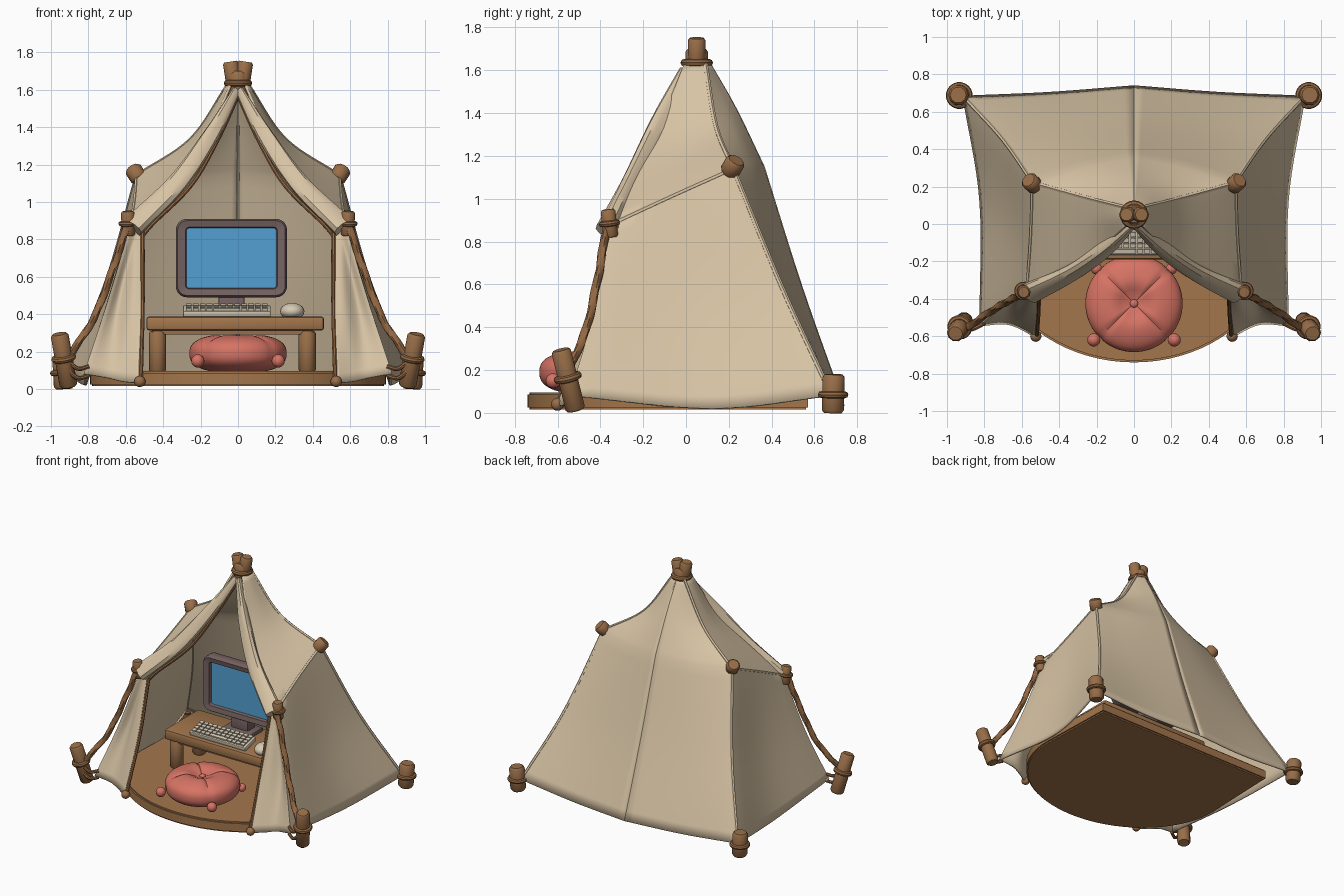
import bpy, bmesh, math
from mathutils import Vector as V, Matrix

if "Cube" in bpy.data.objects:
    bpy.data.objects.remove(bpy.data.objects["Cube"])


def mat(name, r, g, b):
    m = bpy.data.materials.new(name)
    m.diffuse_color = [((c / 255 + .055) / 1.055) ** 2.4 for c in (r, g, b)] + [1]
    m.use_nodes = True
    m.node_tree.nodes["Principled BSDF"].inputs["Base Color"].default_value = m.diffuse_color
    return m


CANVAS = mat("canvas cream", 216, 196, 165)
WOOD = mat("timber brown", 153, 110, 72)
FLOOR = mat("floor wood", 163, 118, 76)
ROPE = mat("rope brown", 146, 103, 66)
FRAME = mat("monitor grey", 118, 98, 98)
SCREEN = mat("screen blue", 84, 160, 212)
KEYS = mat("keyboard ivory", 214, 202, 180)
RED = mat("cushion coral", 214, 115, 100)


def make(name, bm, mats, mirror=False):
    bmesh.ops.recalc_face_normals(bm, faces=bm.faces)
    me = bpy.data.meshes.new(name)
    bm.to_mesh(me)
    bm.free()
    for m in mats:
        me.materials.append(m)
    ob = bpy.data.objects.new(name, me)
    bpy.context.collection.objects.link(ob)
    if mirror:
        ob.modifiers.new("mirror", 'MIRROR')
    return ob


def smooth_path(pts, n):
    """Catmull-Rom curve through the points, n steps per segment."""
    p = [V(q) for q in pts]
    p = [2 * p[0] - p[1]] + p + [2 * p[-1] - p[-2]]
    out = []
    for i in range(1, len(p) - 2):
        a, b, c, d = p[i - 1:i + 3]
        for k in range(n):
            t = k / n
            out.append(.5 * (2 * b + (c - a) * t + (2 * a - 5 * b + 4 * c - d) * t * t
                             + (3 * b - a - 3 * c + d) * t ** 3))
    return out + [p[-2]]


def patch(bm, rows, n=8):
    rows = [smooth_path(r, n) for r in rows]
    cols = [smooth_path(c, n) for c in zip(*rows)]
    g = [[bm.verts.new(q) for q in c] for c in cols]
    for a, b in zip(g, g[1:]):
        for i in range(len(a) - 1):
            bm.faces.new((a[i], b[i], b[i + 1], a[i + 1]))


def tube(name, pts, radii, m, mirror=False, sides=10, n=8, lobes=0, twist=0):
    path = smooth_path(pts, n)
    rad = [q.x for q in smooth_path([(r, 0, 0) for r in radii], n)]
    bm = bmesh.new()
    side, rings = V((.31, .9, .2)), []
    for i, p in enumerate(path):
        t = (path[min(i + 1, len(path) - 1)] - path[max(i - 1, 0)]).normalized()
        side = (side - t * side.dot(t)).normalized()
        up = t.cross(side)
        ring = []
        for k in range(sides):
            a = 2 * math.pi * k / sides
            r = rad[i] * (1 + .15 * math.cos(lobes * a + twist * i) if lobes else 1)
            ring.append(bm.verts.new(p + r * (math.cos(a) * side + math.sin(a) * up)))
        rings.append(ring)
    for a, b in zip(rings, rings[1:]):
        for k in range(sides):
            bm.faces.new((a[k], a[k - 1], b[k - 1], b[k]))
    bm.faces.new(rings[0])
    bm.faces.new(rings[-1])
    return make(name, bm, [m], mirror)


def rod(name, a, b, r, m=WOOD, mirror=True, sides=10):
    """Whittled stick with chamfered ends."""
    a, b = V(a), V(b)
    c = (b - a).normalized() * r * .25
    return tube(name, [a, a + c, b - c, b], [r * .8, r, r, r * .8], m, mirror, sides, 1)


def ring(name, loc, axis, r, thick, mirror=True):
    bpy.ops.mesh.primitive_torus_add(major_radius=r, minor_radius=thick, major_segments=20,
                                     minor_segments=8)
    ob = bpy.context.object
    ob.name = name
    ob.data.transform(Matrix.Translation(loc) @ V(axis).to_track_quat('Z', 'Y').to_matrix().to_4x4())
    ob.data.materials.append(ROPE)
    if mirror:
        ob.modifiers.new("mirror", 'MIRROR')


def add_box(bm, c, s, rot=Matrix(), bevel=0):
    vs = bmesh.ops.create_cube(bm, size=1, matrix=rot @ Matrix.Translation(c) @ Matrix.Diagonal((*s, 1)))['verts']
    if bevel:
        es = list({e for v in vs for e in v.link_edges})
        bmesh.ops.bevel(bm, geom=es, offset=bevel, segments=2, affect='EDGES', profile=.5)


def box(name, c, s, m, bevel=0):
    bm = bmesh.new()
    add_box(bm, c, s, Matrix(), bevel)
    return make(name, bm, [m])


def ball(name, c, s, m, mirror=False):
    bm = bmesh.new()
    bmesh.ops.create_uvsphere(bm, u_segments=20, v_segments=12, radius=1,
                              matrix=Matrix.Translation(c) @ Matrix.Diagonal((*s, 1)))
    return make(name, bm, [m], mirror)


# canvas: half of the tent, panel by panel, sharing edge points
bm = bmesh.new()
ridge = [(.05, .09, 1.63), (.25, .14, 1.335), (.54, .22, 1.14)]
back_edge = [ridge[2], (.70, .45, .58), (.91, .68, .08)]
front_ridge = [(.04, -.01, 1.62), (.20, -.15, 1.28), (.57, -.35, .88)]
front_edge = [front_ridge[2], (.70, -.43, .45), (.82, -.54, .08)]
patch(bm, [[(0, .11, 1.63), (.025, .10, 1.63), ridge[0]],
           [(0, .23, 1.42), (.12, .20, 1.37), ridge[1]],
           [(0, .36, 1.15), (.27, .31, 1.13), ridge[2]]])
patch(bm, [[(0, .36, 1.15), (.27, .31, 1.13), back_edge[0]],
           [(0, .54, .58), (.35, .50, .57), back_edge[1]],
           [(0, .735, .03), (.45, .70, .04), back_edge[2]]])
patch(bm, [[ridge[0], (.05, .04, 1.63), front_ridge[0]],
           [ridge[1], (.24, 0, 1.30), front_ridge[1]],
           [ridge[2], (.55, -.07, 1.01), front_ridge[2]]])
patch(bm, [[back_edge[0], (.55, -.07, 1.01), front_edge[0]],
           [back_edge[1], (.67, .03, .50), front_edge[1]],
           [back_edge[2], (.82, .12, .02), front_edge[2]]])
patch(bm, [[front_edge[0], (.55, -.34, .86), (.54, -.33, .85), (.51, -.33, .84)],
           [front_edge[1], (.64, -.39, .45), (.57, -.44, .45), (.515, -.45, .44)],
           [front_edge[2], (.70, -.53, .06), (.62, -.55, .04), (.53, -.60, .03)]])
bmesh.ops.remove_doubles(bm, verts=bm.verts, dist=.002)
tent = make("tent_canvas", bm, [CANVAS])
sol = tent.modifiers.new("thickness", 'SOLIDIFY')
sol.thickness, sol.offset = .014, 0
mir = tent.modifiers.new("mirror", 'MIRROR')
mir.use_clip = True

# rolled door flaps and brown edge trim
tube("rolled_flap", [(.01, -.01, 1.60), (.15, -.13, 1.35), (.33, -.25, 1.09), (.56, -.36, .86)],
     [.02, .04, .05, .06], CANVAS, True, 14, 8, 3, .12)
tube("door_trim", [(0, -.01, 1.57), (.11, -.12, 1.33), (.25, -.22, 1.09), (.45, -.32, .89), (.51, -.34, .82)],
     [.012] * 5, ROPE, True, 8)
tube("door_side_trim", [(.51, -.34, .84), (.51, -.45, .44), (.52, -.60, .04)], [.012] * 3, ROPE, True, 8)
tube("back_seam", [(0, .225, 1.41), (0, .352, 1.15), (0, .53, .58), (0, .72, .06)], [.008] * 4, CANVAS, False, 6)
tube("ridge_seam", ridge, [.012] * 3, CANVAS, True, 6)
tube("ridge_seam_lower", back_edge, [.012] * 3, CANVAS, True, 6)
tube("shoulder_seam", [ridge[2], (.55, -.07, 1.01), front_ridge[2]], [.012] * 3, CANVAS, True, 6)

# crown of poles at the peak
rod("peak_pole", (.015, .05, 1.59), (.04, .05, 1.75), .042)
rod("peak_core", (0, .05, 1.56), (0, .05, 1.70), .055, WOOD, False)
ring("peak_binding", (0, .05, 1.635), (0, 0, 1), .058, .018, False)

# pegs, stakes and bindings
rod("shoulder_peg", (.525, .20, 1.12), (.565, .235, 1.18), .047)
rod("front_peg", (.585, -.35, .82), (.59, -.365, .95), .036)
ring("front_peg_binding", (.59, -.358, .885), (.05, -.12, 1), .036, .014)
rod("front_stake", (.905, -.515, .012), (.955, -.585, .295), .048)
ring("front_stake_binding", (.932, -.552, .165), (.05, -.07, .28), .05, .017)
rod("back_stake", (.93, .685, 0), (.94, .69, .18), .054)
ring("back_stake_binding", (.934, .687, .085), (.02, .01, 1), .056, .016)
ball("flap_peg", (.525, -.60, .04), (.03, .03, .03), WOOD, True)

# ropes
tube("guy_rope", [(.59, -.37, .88), (.67, -.41, .64), (.77, -.47, .38), (.90, -.56, .18)],
     [.019] * 4, ROPE, True, 12, 14, 3, .6)
for i, z in enumerate((.07, .12)):
    tube("corner_tie_%d" % i, [(.80, -.53, z), (.86, -.56, z - .01), (.93, -.57, z + .05)],
         [.012] * 3, ROPE, True, 8)

# D-shaped floor
outline = [(.77, .57), (-.77, .57)]
outline += [(-.79 * math.cos(a), -.05 - .69 * math.sin(a)) for a in [math.pi * k / 40 for k in range(41)]]
bm = bmesh.new()
f = bm.faces.new([bm.verts.new((x, y, .015)) for x, y in outline])
top = bmesh.ops.extrude_face_region(bm, geom=[f])['geom']
bmesh.ops.translate(bm, verts=[g for g in top if isinstance(g, bmesh.types.BMVert)], vec=(0, 0, .08))
rim = [e for e in bm.edges if abs(e.verts[0].co.z - e.verts[1].co.z) < .001]
bmesh.ops.bevel(bm, geom=rim, offset=.01, segments=2, affect='EDGES')
make("floor", bm, [FLOOR])

# low desk
box("desk_top", (-.015, .015, .35), (.95, .41, .075), FLOOR, .015)
box("desk_apron", (-.03, .015, .305), (.86, .33, .03), WOOD)
for x in (-.43, .37):
    for y in (-.12, .15):
        rod("desk_leg", (x, y, .09), (x, y, .31), .046, WOOD, False)

# monitor: rounded case with recessed screen
def loop(cx, cz, w, h, r, y):
    return [(cx + sx * (w / 2 - r) + r * math.cos(a), y, cz + sz * (h / 2 - r) + r * math.sin(a))
            for q, (sx, sz) in enumerate(((1, 1), (-1, 1), (-1, -1), (1, -1)))
            for a in [(q + k / 5) * math.pi / 2 for k in range(6)]]


bm = bmesh.new()
L = [[bm.verts.new(p) for p in loop(-.035, .7, *s)] for s in (
    (.48, .32, .014, .075), (.49, .33, .018, .052), (.575, .40, .05, .045), (.595, .42, .06, .06),
    (.595, .42, .06, .12), (.50, .34, .06, .19))]
for a, b in zip(L, L[1:]):
    for k in range(len(a)):
        bm.faces.new((a[k], a[k - 1], b[k - 1], b[k]))
bm.faces.new(L[0]).material_index = 1
bm.faces.new(L[-1])
make("monitor", bm, [FRAME, SCREEN])
box("monitor_neck", (-.035, .11, .45), (.14, .09, .12), FRAME, .01)
box("monitor_foot", (-.035, .10, .40), (.24, .17, .03), FRAME, .01)

# keyboard with rows of keys, and mouse
rot = Matrix.Translation((-.06, -.095, .415)) @ Matrix.Rotation(math.radians(14), 4, 'X')
bm = bmesh.new()
add_box(bm, (0, 0, 0), (.47, .14, .035), rot, .008)
for row in range(4):
    for col in range(12):
        if row == 0 and 3 < col < 8:
            continue
        add_box(bm, ((col - 5.5) * .037, (row - 1.5) * .031, .022), (.030, .024, .016), rot)
add_box(bm, (0, -.0465, .022), (.14, .024, .016), rot)
make("keyboard", bm, [KEYS])
ball("mouse", (.29, -.10, .415), (.065, .075, .045), KEYS)

# tufted floor cushion
bm = bmesh.new()
bmesh.ops.create_uvsphere(bm, u_segments=64, v_segments=32, radius=1)
for v in bm.verts:
    x, y, z = v.co
    r, a = math.hypot(x, y), math.atan2(y, x)
    puff = r ** .75 / max(r, 1e-6) if r > 1e-4 else 0
    crease = math.exp(-(math.sin(2 * (a - math.pi / 4)) / .16) ** 2) * (math.cos(2 * (a - math.pi / 4)) ** 2)
    h = .105 * math.copysign(abs(z) ** .8, z)
    if z > 0:
        h -= .045 * math.exp(-(r / .22) ** 2) + .014 * crease * min(1, 3 * r) * z
    scale = .26 * (1 - .02 * crease)
    v.co = (x * puff * scale, -.425 + y * puff * scale, .19 + h)
make("cushion", bm, [RED])
ball("cushion_button", (0, -.425, .255), (.022, .022, .014), RED)
ball("cushion_front_tuft", (.215, -.62, .15), (.035, .035, .035), RED, True)
ball("cushion_back_tuft", (.2, -.24, .15), (.03, .03, .03), RED, True)

bpy.ops.object.select_all(action='SELECT')
bpy.context.view_layer.objects.active = tent
bpy.ops.object.shade_smooth_by_angle(angle=math.radians(38))
